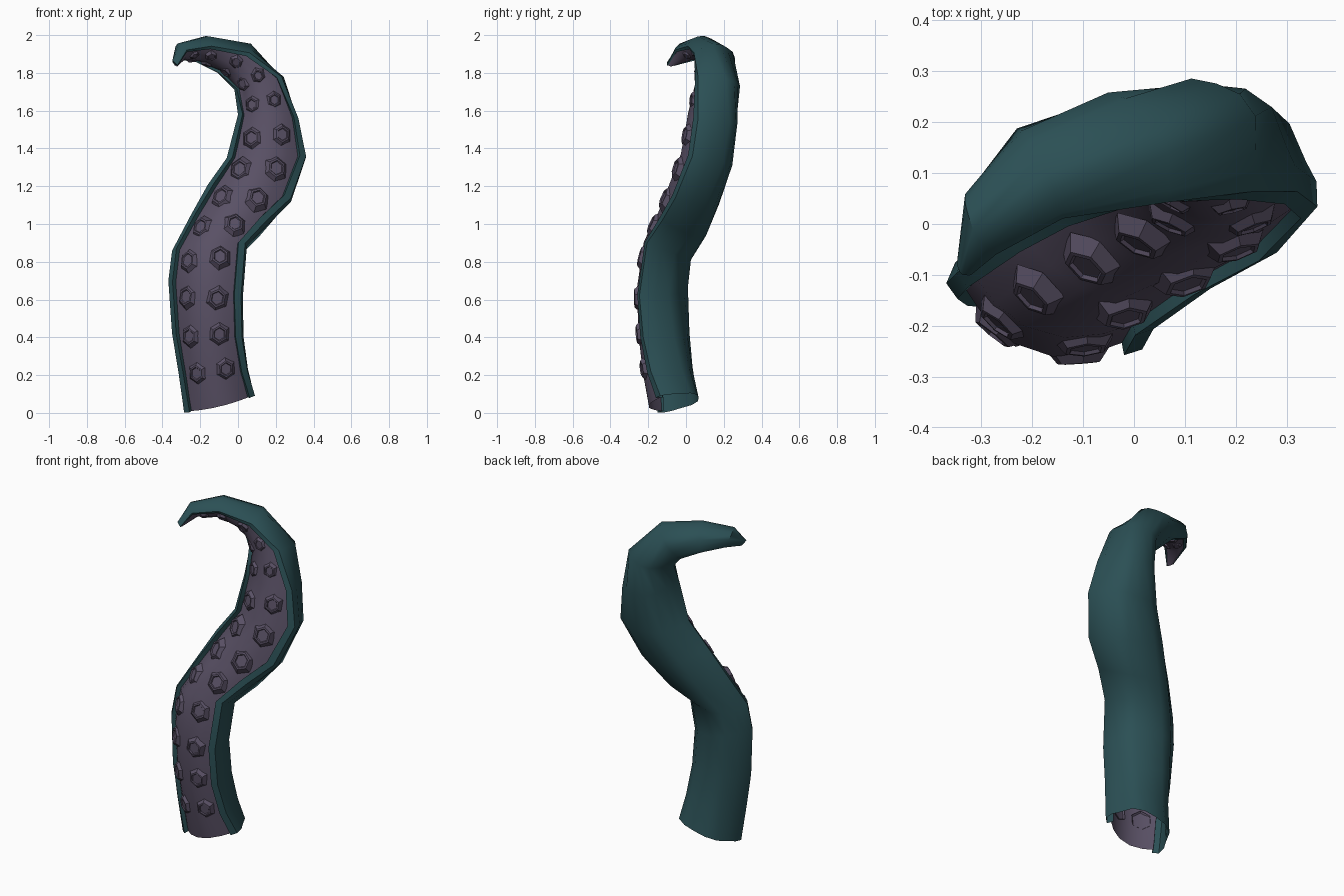
import bpy, bmesh, math
from mathutils import Vector

if "Cube" in bpy.data.objects:
    bpy.data.objects.remove(bpy.data.objects["Cube"])

def material(name, col):
    m = bpy.data.materials.new(name)
    m.diffuse_color = (*col, 1)
    m.use_nodes = True
    m.node_tree.nodes["Principled BSDF"].inputs["Base Color"].default_value = m.diffuse_color
    return m

teal = material("deep teal skin", (0.024, 0.079, 0.090))
purple = material("dusky purple underside", (0.100, 0.081, 0.130))

# Stations along the arm: left lip, right lip, depth of the back
STATIONS = [
    ((-.285, -.13, .00), (.09, -.14, .09), .205),
    ((-.315, -.14, .21), (.05, -.19, .22), .20),
    ((-.350, -.135, .42), (.02, -.23, .40), .195),
    ((-.370, -.12, .70), (.015, -.25, .62), .185),
    ((-.350, -.10, .86), (.037, -.21, .90), .185),
    ((-.250, -.03, 1.05), (.15, -.13, 1.02), .205),
    ((-.160, .02, 1.21), (.28, -.06, 1.14), .205),
    ((-.060, .05, 1.35), (.36, .03, 1.36), .21),
    ((.000, .06, 1.58), (.32, .06, 1.56), .215),
    ((-.020, .14, 1.71), (.23, .06, 1.78), .185),
    ((-.110, .21, 1.80), (.06, .04, 1.905), .13),
    ((-.230, .18, 1.86), (-.14, .01, 1.94), .09),
    ((-.310, .07, 1.87), (-.27, -.06, 1.92), .065),
    ((-.335, -.06, 1.84), (-.32, -.10, 1.84), .03),
]
L = [Vector(s[0]) for s in STATIONS]
R = [Vector(s[1]) for s in STATIONS]
D = [s[2] for s in STATIONS]
MID = [(a + b) / 2 for a, b in zip(L, R)]
N = len(MID)
frames = []
for i in range(N):
    t = (MID[min(i + 1, N - 1)] - MID[max(i - 1, 0)]).normalized()
    w = R[i] - L[i]
    frames.append((w / 2, w.cross(t).normalized(), w.length))

# Cross-sections: (sideways fraction, depth fraction)
HALF = [(-.76, -.08), (-.85, .10), (-1, -.02), (-.98, -.26), (-.87, -.45), (-.70, -.80), (-.38, -.97)]
BACK = HALF + [(0, -1)] + [(-u, v) for u, v in reversed(HALF)]

def bulge(u):
    return .18 * (1 - (u / .80) ** 2) - .01

BELLY = [(u, bulge(u)) for u in (-.80, -.55, -.2, .2, .55, .80)]

def finish(name, bm, mat, smooth):
    me = bpy.data.meshes.new(name)
    bm.to_mesh(me)
    bm.free()
    ob = bpy.data.objects.new(name, me)
    bpy.context.collection.objects.link(ob)
    me.materials.append(mat)
    if smooth:
        bpy.context.view_layer.objects.active = ob
        ob.select_set(True)
        bpy.ops.object.shade_smooth_by_angle(angle=math.radians(45))
        ob.select_set(False)
    return ob

def loft(name, profile, scale, mat, cap):
    bm = bmesh.new()
    rings = []
    for i in range(N):
        side, n, width = frames[i]
        rings.append([bm.verts.new(MID[i] + side * u + n * v * scale(i, width))
                      for u, v in profile])
    for a, b in zip(rings, rings[1:]):
        for j in range(len(profile) - 1):
            bm.faces.new((a[j], b[j], b[j + 1], a[j + 1]))
    if cap:
        bm.faces.new(rings[-1])
    return finish(name, bm, mat, True)

# Teal back with rolled lips, and the bulging purple belly
loft("tentacle_back", BACK, lambda i, w: D[i], teal, True)
loft("tentacle_belly", BELLY, lambda i, w: w, purple, False)

# Suckers: pairs of shallow hexagonal cups along the belly
arc = [0]
for a, b in zip(MID, MID[1:]):
    arc.append(arc[-1] + (b - a).length)

def sample(s):
    i = max(k for k in range(N - 1) if arc[k] <= s)
    f = (s - arc[i]) / (arc[i + 1] - arc[i])
    side = frames[i][0].lerp(frames[i + 1][0], f)
    n = frames[i][1].lerp(frames[i + 1][1], f).normalized()
    return MID[i].lerp(MID[i + 1], f), side, n, side.length * 2

bm = bmesh.new()
s = .19
while s < arc[-1] - .12:
    for sign in (-1, 1):
        p, side, n, w = sample(s + sign * .01)
        u = .42 * sign
        c = p + side * u + n * w * bulge(u)
        n = (n + side.normalized() * sign * .4).normalized()
        x = (side - n * side.dot(n)).normalized()
        y = n.cross(x)
        k = w / .37
        rings = []
        for r, h in ((.060, -.012), (.040, .014), (.032, .015), (.028, .009)):
            rings.append([bm.verts.new(c + (x * math.sin(a) * r + y * math.cos(a) * r * 1.12 + n * h) * k)
                          for a in (math.tau * j / 6 for j in range(6))])
        for a, b in zip(rings, rings[1:]):
            for j in range(6):
                bm.faces.new((a[j], a[(j + 1) % 6], b[(j + 1) % 6], b[j]))
        bm.faces.new(rings[-1])
    s += .195 * max(.45, min(1, w / .38))
bmesh.ops.recalc_face_normals(bm, faces=bm.faces)
finish("suckers", bm, purple, False)
